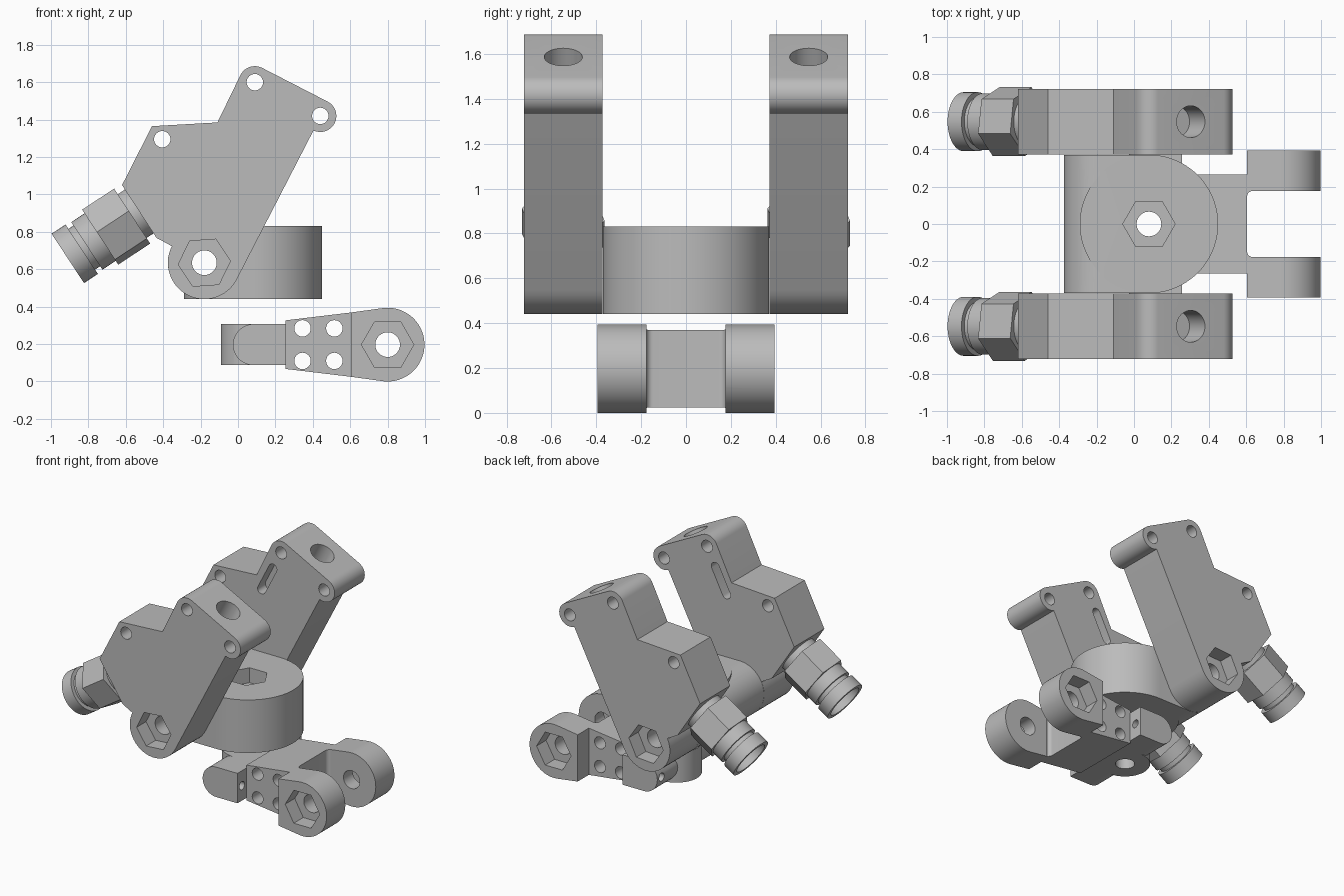
import bpy, bmesh
from math import sin, cos, radians, pi
from mathutils import Vector, Matrix

if "Cube" in bpy.data.objects:
    bpy.data.objects.remove(bpy.data.objects["Cube"])

grey = bpy.data.materials.new("machined grey")
grey.use_nodes = True
grey.diffuse_color = (0.5, 0.5, 0.5, 1)
grey.node_tree.nodes["Principled BSDF"].inputs["Base Color"].default_value = (0.5, 0.5, 0.5, 1)

X, Y, Z = Vector((1, 0, 0)), Vector((0, 1, 0)), Vector((0, 0, 1))
ALONG_X, ALONG_Y, ALONG_Z = (Y, Z, X), (X, Z, Y), (X, Y, Z)


def arc(cx, cy, r, start, end, n=24):
    return [(cx + r * cos(radians(start + (end - start) * i / n)),
             cy + r * sin(radians(start + (end - start) * i / n))) for i in range(n + 1)]


def ring(cx, cy, r, n=40, turn=0):
    return arc(cx, cy, r, turn, turn + 360, n)[:-1]


def finish(name, bm):
    bmesh.ops.remove_doubles(bm, verts=bm.verts, dist=1e-5)
    bmesh.ops.recalc_face_normals(bm, faces=bm.faces)
    mesh = bpy.data.meshes.new(name)
    bm.to_mesh(mesh)
    bm.free()
    mesh.materials.append(grey)
    obj = bpy.data.objects.new(name, mesh)
    bpy.context.collection.objects.link(obj)
    return obj


def prism(name, pts, lo, hi, axes=ALONG_Y, origin=Vector()):
    """Extrude a 2D outline from lo to hi along the third axis."""
    u, v, w = axes
    bm = bmesh.new()
    face = bm.faces.new([bm.verts.new(origin + u * a + v * b + w * lo) for a, b in pts])
    out = bmesh.ops.extrude_face_region(bm, geom=[face])["geom"]
    bmesh.ops.translate(bm, vec=w * (hi - lo),
                        verts=[g for g in out if isinstance(g, bmesh.types.BMVert)])
    return finish(name, bm)


def lathe(name, profile, axes, origin, n=48):
    """Spin (radius, distance) points around the third axis."""
    u, v, w = axes
    bm = bmesh.new()
    verts = [bm.verts.new(origin + u * r + w * t) for r, t in profile]
    edges = [bm.edges.new(pair) for pair in zip(verts, verts[1:])]
    bmesh.ops.spin(bm, geom=verts + edges, cent=origin, axis=w, angle=2 * pi, steps=n)
    return finish(name, bm)


def combine(obj, tools, operation="DIFFERENCE"):
    bpy.context.view_layer.objects.active = obj
    for tool in tools:
        tool.hide_render = True
        mod = obj.modifiers.new("combine", "BOOLEAN")
        mod.operation, mod.solver, mod.object = operation, "EXACT", tool
        bpy.ops.object.modifier_apply(modifier=mod.name)
        bpy.data.objects.remove(tool)


def smooth(obj):
    bpy.ops.object.select_all(action="DESELECT")
    obj.select_set(True)
    bpy.context.view_layer.objects.active = obj
    bpy.ops.object.shade_smooth_by_angle(angle=radians(25))


PIVOT, FORK, MID = (-0.18, 0.635), (0.80, 0.197), (0.08, 0.0)
BORE, HEX, DEPTH = 0.066, 0.14, 0.11
IN, OUT = 0.372, 0.722

# Side cylinder outline: lower boss, two upper ears, stepped shoulder
TILT = 63
side_outline = (arc(*PIVOT, 0.195, 153, 333) + arc(0.44, 1.42, 0.086, -115, TILT, 20)
                + arc(0.09, 1.60, 0.086, TILT, 153, 12)
                + [(-0.11, 1.385), (-0.46, 1.365), (-0.62, 1.05), (-0.436, 0.768)])
lean = Vector((cos(radians(TILT)), 0, sin(radians(TILT))))
across = Vector((sin(radians(TILT)), 0, -cos(radians(TILT))))
ear_axis = Vector((0.457, 0, 0.889))
fit_axis = Vector((-0.836, 0, -0.549))
fit_down = Vector((0.549, 0, -0.836))

for side, label in ((1, "back"), (-1, "front")):
    mid = side * (IN + OUT) / 2
    plate = prism(label + "_side_cylinder", side_outline, side * IN, side * OUT)
    holes = [prism("pin", ring(x, z, 0.044, 24), -1, 1)
             for x, z in ((0.09, 1.60), (0.44, 1.42), (-0.405, 1.295))]
    holes.append(prism("bore", ring(*PIVOT, BORE), -1, 1))
    holes.append(prism("nut", ring(*PIVOT, HEX, 6, 4), side * (OUT - DEPTH), side))
    # Rounded slot on the inner face
    slot = arc(0, 0.10, 0.033, 0, 180, 10) + arc(0, -0.10, 0.033, 180, 360, 10)
    holes.append(prism("slot", slot, side * 0.3, side * (IN + 0.09), (across, lean, Y),
                       Vector((-0.023, 0, 1.378))))
    # Blind port between the ears
    holes.append(prism("port", ring(0, 0, 0.085), -0.18, 0.1, (ear_axis.cross(Y), Y, ear_axis),
                       Vector((0.304, mid, 1.587))))
    combine(plate, holes)
    smooth(plate)

    # Hose fitting: hollow turned body plus hexagonal nut
    base = Vector((-0.528, mid, 0.909))
    frame = (fit_down, Y, fit_axis)
    body = lathe(label + "_fitting", [(0, -0.01), (0.14, -0.01), (0.14, 0.15), (0.152, 0.15),
                                      (0.152, 0.335), (0.13, 0.335), (0.13, 0.368),
                                      (0.158, 0.368), (0.158, 0.457), (0.128, 0.457),
                                      (0.128, 0.36), (0, 0.36)], frame, base)
    smooth(body)
    prism(label + "_fitting_nut", ring(0, 0, 0.187, 6, 20), 0.045, 0.25, frame, base)

# Central pivot block: horizontal barrel merged with an upright cylinder
pivot = prism("pivot_block", arc(*PIVOT, 0.195, 90, 270) + [(0.08, 0.44), (0.08, 0.83)],
              -0.37, 0.37)
combine(pivot, [prism("drum", ring(*MID, 0.37, 80), 0.44, 0.83, ALONG_Z)], "UNION")
combine(pivot, [prism("bore", ring(*PIVOT, BORE), -1, 0),
                prism("bore", ring(*PIVOT, BORE), -0.1, 1),
                prism("bore", ring(*MID, BORE), 0.3, 1, ALONG_Z),
                prism("nut", ring(*MID, HEX, 6), 0.83 - DEPTH, 1, ALONG_Z)])
smooth(pivot)

# Lower fork: tapered web, two eyes, cross bar and round hub
cz = FORK[1]
web = prism("lower_fork", [(0.255, cz - 0.13), (0.63, cz - 0.175),
                           (0.63, cz + 0.175), (0.255, cz + 0.13)], -0.265, 0.265)
eye = [(0.605, cz + 0.172)] + arc(*FORK, 0.197, 97, -97, 40) + [(0.605, cz - 0.172)]
parts = [prism("eye", eye, s * 0.177, s * 0.394) for s in (1, -1)]
parts.append(prism("cross_bar", arc(0.083, cz, 0.11, 90, 270)
                   + [(0.256, cz - 0.11), (0.256, cz + 0.11)], -0.372, 0.372))
parts.append(prism("hub", ring(*MID, 0.172), cz - 0.11, cz + 0.11, ALONG_Z))
combine(web, parts, "UNION")
gap = arc(0.635, 0.147, 0.03, 90, 180, 8) + arc(0.635, -0.147, 0.03, 180, 270, 8)
cuts = [prism("gap", gap + [(1.2, -0.177), (1.2, 0.177)], -0.2, 0.6, ALONG_Z),
        prism("eye_bore", ring(*FORK, BORE), -1, 1),
        prism("hub_bore", ring(*MID, BORE), -0.2, 0.6, ALONG_Z)]
cuts += [prism("nut", ring(*FORK, HEX, 6), s * (0.394 - DEPTH), s) for s in (1, -1)]
cuts += [prism("hole", ring(x, cz + dz, 0.044, 24), -1, 1)
         for x in (0.345, 0.515) for dz in (-0.087, 0.087)]
cuts += [prism("end_hole", ring(s * 0.32, cz, 0.03, 20), -0.3, 0.5, ALONG_X) for s in (1, -1)]
combine(web, cuts)
smooth(web)
